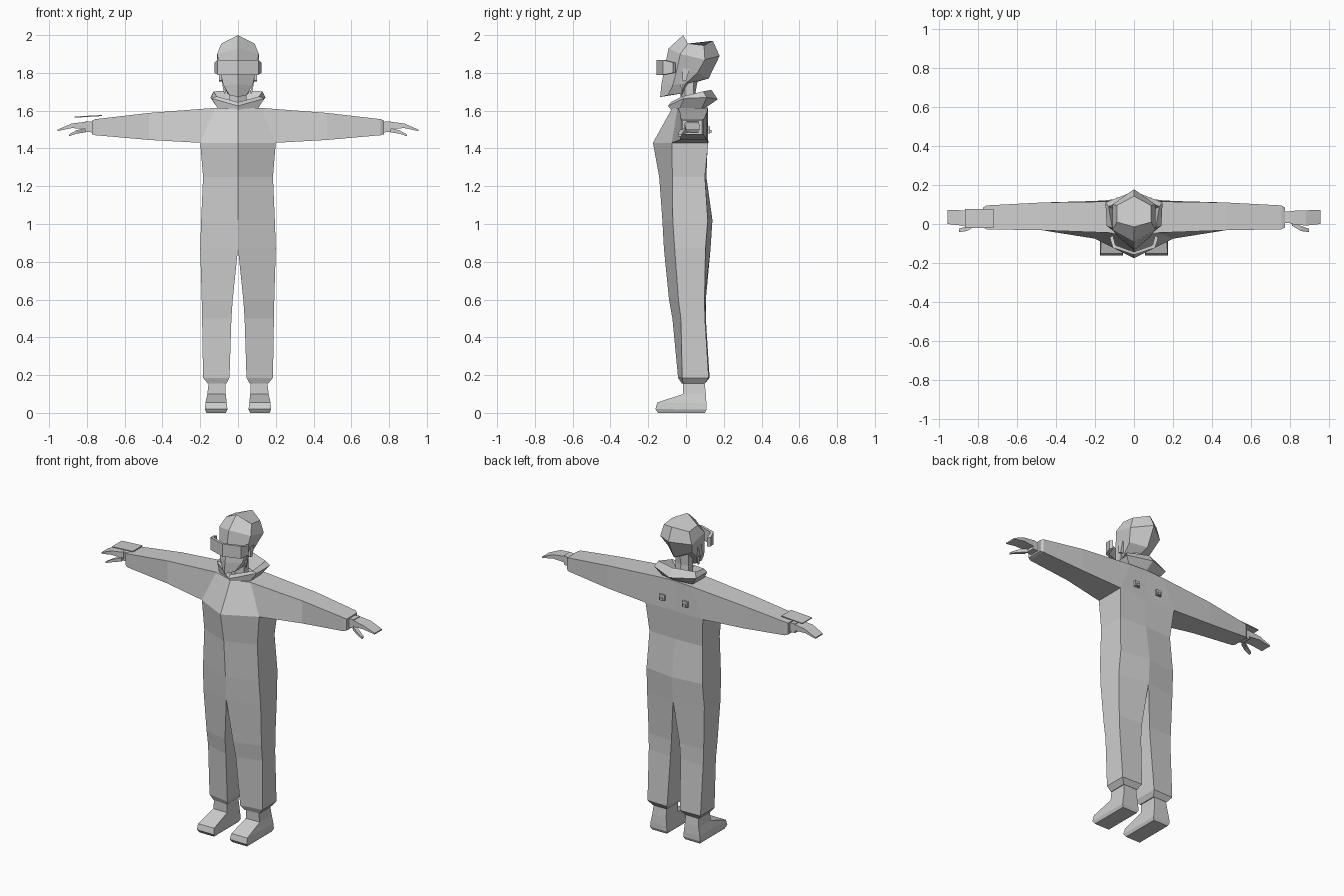
import bpy, bmesh
from mathutils import Vector, Matrix

grey = bpy.data.materials.new("plain_grey")
grey.diffuse_color = (0.62, 0.62, 0.62, 1)


def loft(bm, rings, caps=(True, True), skip=lambda a, b: False):
    """Bridge rings of points, optionally capping the ends."""
    vs = [[bm.verts.new(p) for p in r] for r in rings]
    n = len(rings[0])
    for i in range(len(vs) - 1):
        for j in range(n):
            if not skip(i, j):
                k = (j + 1) % n
                bm.faces.new((vs[i][j], vs[i][k], vs[i + 1][k], vs[i + 1][j]))
    if caps[0]:
        bm.faces.new(vs[0][::-1])
    if caps[1]:
        bm.faces.new(vs[-1])


def finish(name, bm, both=False):
    """Clean up, optionally mirror across x, and make the object."""
    if both:
        dup = bmesh.ops.duplicate(bm, geom=bm.verts[:] + bm.edges[:] + bm.faces[:])["geom"]
        dv = [v for v in dup if isinstance(v, bmesh.types.BMVert)]
        bmesh.ops.scale(bm, vec=(-1, 1, 1), verts=dv)
    bmesh.ops.remove_doubles(bm, verts=bm.verts[:], dist=0.0005)
    bmesh.ops.recalc_face_normals(bm, faces=bm.faces[:])
    me = bpy.data.meshes.new(name)
    bm.to_mesh(me)
    bm.free()
    me.materials.append(grey)
    ob = bpy.data.objects.new(name, me)
    bpy.context.collection.objects.link(ob)
    return ob


def lofted(name, rings, both=False, caps=(True, True)):
    bm = bmesh.new()
    loft(bm, rings, caps)
    return finish(name, bm, both)


def box(name, c, s, both=False, rot=None):
    bm = bmesh.new()
    m = Matrix.Translation(c) @ (rot or Matrix()) @ Matrix.Diagonal((*s, 1))
    bmesh.ops.create_cube(bm, size=1, matrix=m)
    return finish(name, bm, both)


def hexring(f, sf, sb, b):
    """Six-point symmetric ring: front (y,z), two side points (x,y,z), back (y,z)."""
    m = lambda p: (-p[0], p[1], p[2])
    return [(0, *f), sf, sb, (0, *b), m(sb), m(sf)]


# Jumpsuit: one half with leg, torso and sleeve, then mirrored
# z, inner x, outer x, y: inner front, outer front, outer back, inner back
body = [
    (0.155, 0.062, 0.160, -0.022, -0.015, 0.100, 0.100),
    (0.186, 0.045, 0.185, -0.042, -0.020, 0.120, 0.125),
    (0.50, 0.035, 0.190, -0.072, -0.027, 0.100, 0.105),
    (0.60, 0.028, 0.192, -0.090, -0.040, 0.098, 0.105),
    (0.87, 0.0, 0.200, -0.117, -0.060, 0.103, 0.130),
    (1.02, 0.0, 0.195, -0.125, -0.070, 0.115, 0.140),
    (1.25, 0.0, 0.185, -0.142, -0.072, 0.100, 0.108),
    (1.43, 0.0, 0.200, -0.175, -0.075, 0.118, 0.115),
]
rings = [[(xi, a, z), (xo, b, z), (xo, c, z), (xi, d, z)]
         for z, xi, xo, a, b, c, d in body]
rings.append([(0, -0.075, 1.61), (0.12, -0.045, 1.615), (0.12, 0.115, 1.615), (0, 0.115, 1.62)])
bm = bmesh.new()
# no inner wall above the crotch, no wall where the sleeve joins
loft(bm, rings, skip=lambda i, j: (j == 3 and i >= 4) or (j == 1 and i == 7))
bf, bb, tf, tb = rings[7][1], rings[7][2], rings[8][1], rings[8][2]
sleeve = [[bf, bb, tb, tf]]
for x, zb, zt, yf, yb in ((0.47, 1.445, 1.588, -0.032, 0.110),
                          (0.755, 1.47, 1.555, -0.027, 0.095),
                          (0.772, 1.475, 1.548, -0.018, 0.085)):
    sleeve.append([(x, yf, zb), (x, yb, zb), (x, yb, zt), (x, yf, zt)])
loft(bm, sleeve, caps=(False, True))
finish("jumpsuit", bm, True)

# Shoes: ankle down to toe box and bevelled sole
shoe = []
for x0, x1, yf, zf, yb, zb in ((0.068, 0.155, -0.016, 0.165, 0.098, 0.165),
                               (0.065, 0.162, -0.015, 0.10, 0.105, 0.10),
                               (0.060, 0.172, -0.152, 0.055, 0.108, 0.05),
                               (0.056, 0.175, -0.162, 0.02, 0.108, 0.018),
                               (0.064, 0.167, -0.148, 0.0, 0.100, 0.0)):
    shoe.append([(x0, yf, zf), (x1, yf, zf), (x1, yb, zb), (x0, yb, zb)])
lofted("shoes", shoe, True)


def xrings(rows):
    return [[(x, y0, z0), (x, y1, z0), (x, y1, z1), (x, y0, z1)] for x, y0, y1, z0, z1 in rows]


# Wrists, hands and thumbs
lofted("wrists", xrings([(0.765, 0.005, 0.065, 1.485, 1.54),
                         (0.808, 0.005, 0.065, 1.487, 1.545)]), True)
lofted("hands", xrings([(0.80, 0.0, 0.067, 1.502, 1.542),
                        (0.88, -0.008, 0.070, 1.508, 1.532),
                        (0.955, 0.0, 0.072, 1.492, 1.500)]), True)
lofted("thumbs", xrings([(0.808, -0.008, 0.018, 1.485, 1.508),
                         (0.855, -0.036, -0.010, 1.478, 1.496),
                         (0.895, -0.042, -0.024, 1.464, 1.474)]), True)

# Thin plate over one wrist
box("wrist_plate", (-0.793, 0.028, 1.57), (0.146, 0.097, 0.006),
    rot=Matrix.Rotation(0.06, 4, 'Y') @ Matrix.Rotation(-0.12, 4, 'Y'))

# Clips on the upper back
box("back_clips", (0.08, 0.117, 1.497), (0.036, 0.022, 0.036), True)
box("back_clip_tabs", (0.08, 0.127, 1.49), (0.02, 0.016, 0.016), True)

# Neck
lofted("neck", [hexring((-0.03, z), (0.045, -0.005, z), (0.045, 0.04, z), (0.055 + d, z))
                for z, d in ((1.59, 0.01), (1.70, -0.004), (1.83, 0.02))])

# Collar: flared band, low in front and high at the back
lofted("collar", [
    hexring((-0.055, 1.61), (0.075, -0.02, 1.615), (0.075, 0.06, 1.625), (0.085, 1.635)),
    hexring((-0.080, 1.645), (0.112, -0.02, 1.675), (0.130, 0.09, 1.702), (0.135, 1.71)),
    hexring((-0.095, 1.625), (0.140, -0.01, 1.665), (0.146, 0.11, 1.67), (0.168, 1.66)),
    hexring((-0.075, 1.60), (0.105, -0.035, 1.61), (0.105, 0.085, 1.615), (0.11, 1.62)),
], caps=(False, False))

# Head: faceted skull narrowing to the jaw
lofted("head", [
    hexring((-0.137, 1.672), (0.045, -0.095, 1.682), (0.055, -0.03, 1.69), (-0.025, 1.675)),
    hexring((-0.130, 1.74), (0.078, -0.07, 1.735), (0.075, 0.0, 1.745), (0.03, 1.745)),
    hexring((-0.115, 1.82), (0.095, -0.05, 1.81), (0.085, 0.06, 1.80), (0.12, 1.77)),
    hexring((-0.092, 1.93), (0.110, -0.03, 1.90), (0.110, 0.10, 1.87), (0.178, 1.89)),
    hexring((-0.015, 2.0), (0.088, 0.01, 1.955), (0.088, 0.095, 1.945), (0.142, 1.97)),
])

# Ears with thin strands below
lofted("ears", [[(x, -0.02, 1.76), (x, 0.0, 1.755), (x, 0.018, 1.82), (x, -0.018, 1.825)]
                for x in (0.07, 0.10)], True)
lofted("side_strands", [
    [(0.072, -0.03, 1.77), (0.088, -0.03, 1.77), (0.088, -0.015, 1.77), (0.072, -0.015, 1.77)],
    [(0.066, -0.026, 1.69), (0.074, -0.026, 1.69), (0.074, -0.018, 1.69), (0.066, -0.018, 1.69)],
], True)

# Visor: bent band across the eyes
visor = []
for x, y, zb, zt in ((-0.124, -0.070, 1.80, 1.855), (-0.108, -0.122, 1.79, 1.868),
                     (0, -0.157, 1.79, 1.868),
                     (0.108, -0.122, 1.79, 1.868), (0.124, -0.070, 1.80, 1.855)):
    t = Vector((-0.12 * x, 0.014))
    visor.append([(x, y, zb), (x, y, zt), (x + t.x, y + t.y, zt), (x + t.x, y + t.y, zb)])
lofted("visor", visor)
